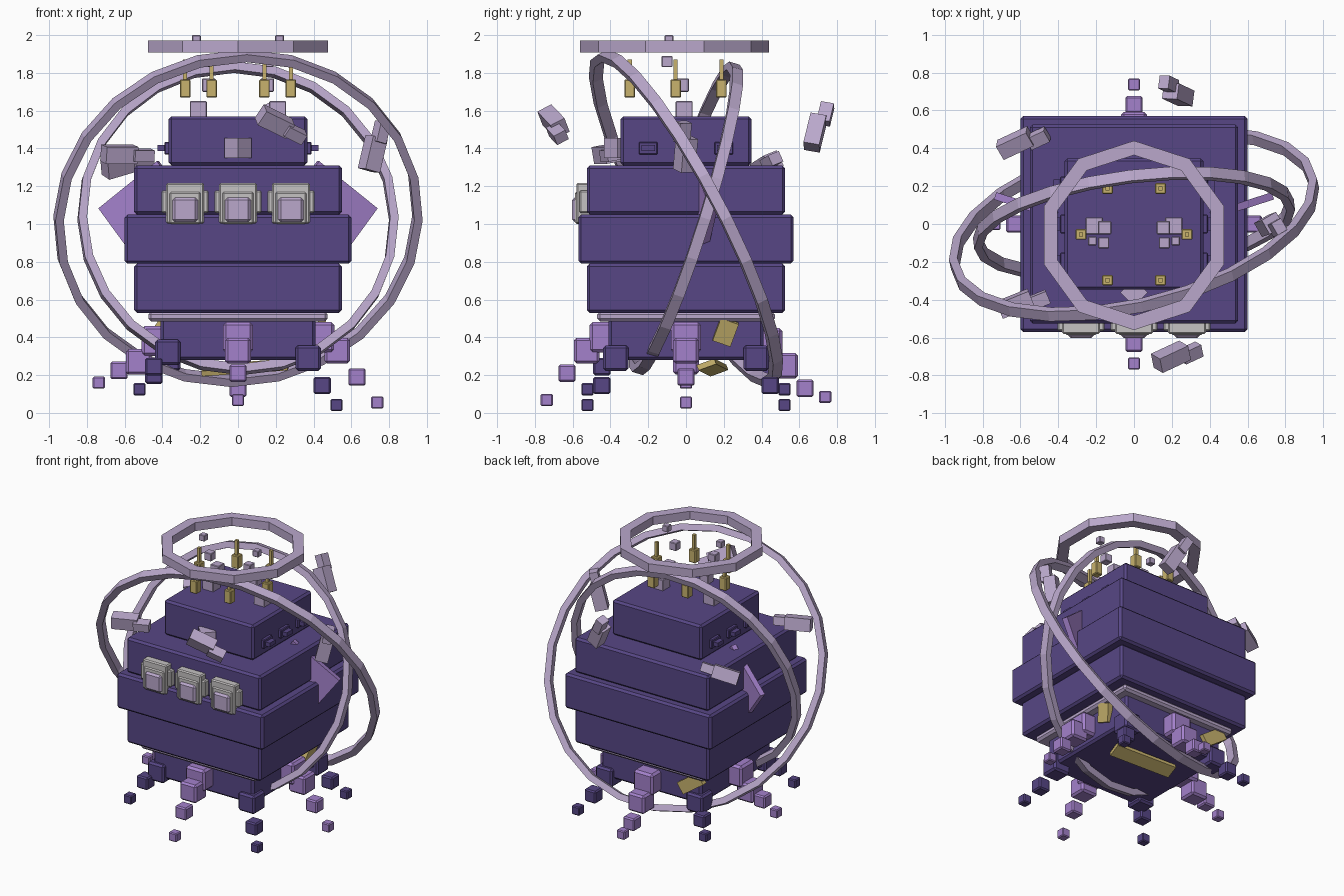
import bpy, bmesh, math
from mathutils import Vector, Matrix, Euler

cube = bpy.data.objects.get("Cube")
if cube:
    bpy.data.objects.remove(cube, do_unlink=True)


def material(name, rgb):
    m = bpy.data.materials.new(name)
    m.use_nodes = True
    m.diffuse_color = (*rgb, 1)
    m.node_tree.nodes["Principled BSDF"].inputs["Base Color"].default_value = (*rgb, 1)
    return m


DARK = material("deep_purple", (0.095, 0.062, 0.235))
VIOLET = material("violet", (0.37, 0.22, 0.60))
LAVENDER = material("lavender", (0.49, 0.39, 0.60))
GOLD = material("gold", (0.58, 0.45, 0.155))
GREY = material("pale_grey", (0.56, 0.54, 0.54))


def finish(name, bm, mat, bevel=0):
    bmesh.ops.recalc_face_normals(bm, faces=bm.faces)
    mesh = bpy.data.meshes.new(name)
    bm.to_mesh(mesh)
    bm.free()
    mesh.materials.append(mat)
    obj = bpy.data.objects.new(name, mesh)
    bpy.context.collection.objects.link(obj)
    if bevel:
        mod = obj.modifiers.new("bevel", 'BEVEL')
        mod.width = bevel
        mod.segments = 1
    return obj


def box(name, centre, size, mat, bevel=0, rot=(0, 0, 0)):
    """Box with its size baked in; rot is in degrees."""
    bm = bmesh.new()
    spin = Euler([math.radians(a) for a in rot]).to_matrix().to_4x4()
    bmesh.ops.create_cube(bm, size=1, matrix=Matrix.Translation(centre) @ spin
                          @ Matrix.Diagonal((*size, 1)))
    return finish(name, bm, mat, bevel)


def hoop(name, centre, u, v, count, width, depth):
    """Faceted band around the ellipse centre + u cos t + v sin t."""
    bm = bmesh.new()
    centre, u, v = Vector(centre), Vector(u), Vector(v)
    axis = u.cross(v).normalized() * depth / 2
    loops = []
    for i in range(count):
        t = math.tau * i / count
        p = u * math.cos(t) + v * math.sin(t)
        out = p.normalized() * width / 2
        loops.append([bm.verts.new(centre + p + a * out + b * axis)
                      for a, b in ((1, 1), (1, -1), (-1, -1), (-1, 1))])
    for i in range(count):
        a, b = loops[i], loops[(i + 1) % count]
        for k in range(4):
            n = (k + 1) % 4
            bm.faces.new((a[k], a[n], b[n], b[k]))
    return finish(name, bm, LAVENDER)


# Stacked body tiers: half x, half y, bottom, top
tiers = [("base_block", 0.41, 0.41, 0.28, 0.50, DARK),
         ("base_plate", 0.475, 0.47, 0.485, 0.535, LAVENDER),
         ("lower_tier", 0.55, 0.525, 0.53, 0.79, DARK),
         ("middle_tier", 0.60, 0.57, 0.79, 1.05, DARK),
         ("upper_tier", 0.55, 0.525, 1.05, 1.31, DARK),
         ("top_tier", 0.367, 0.347, 1.31, 1.57, DARK)]
for name, hx, hy, lo, hi, mat in tiers:
    box(name, (0, 0, (lo + hi) / 2), (2 * hx, 2 * hy, hi - lo), mat, 0.015)

# Halo and the two tilted orbit rings
hoop("halo", (0, -0.06, 1.94), (0, 0.462, 0), (-0.462, 0, 0), 10, 0.076, 0.062)
hoop("outer_orbit_ring", (0, 0, 1.03), (0.95, 0.21, 0), (-0.04, 0.43, -0.86), 24, 0.045, 0.06)
hoop("inner_orbit_ring", (0, 0, 1.03), (0.825, 0.1, 0), (-0.02, 0.25, 0.8), 24, 0.045, 0.06)

# Gold candles in a hexagon
for i in range(6):
    a = math.radians(60 * i)
    x, y = 0.28 * math.cos(a), -0.055 + 0.28 * math.sin(a)
    box("candle_body", (x, y, 1.717), (0.056, 0.056, 0.096), GOLD, 0.005)
    box("candle_wick", (x, y, 1.815), (0.022, 0.022, 0.11), GOLD)

for s in (-1, 1):
    # Rising cubes above the roof
    for x, y, z, size in ((0.21, -0.01, 1.605, 0.09), (0.155, -0.02, 1.735, 0.07),
                          (0.16, -0.10, 1.86, 0.058), (0.22, -0.09, 1.977, 0.046)):
        box("rising_cube", (s * x, y, z), (size,) * 3, LAVENDER, 0.004)
    # Side vents
    for y in (-0.2, 0, 0.2):
        box("vent", (s * 0.37, y, 1.402), (0.04, 0.1, 0.066), DARK, 0.005)
        box("vent_bar", (s * 0.40, y, 1.402), (0.05, 0.07, 0.03), DARK)
    # Tilted square crystal plates
    box("side_crystal", (s * 0.46, 0.06, 1.045), (0.41, 0.04, 0.41), VIOLET,
        rot=(0, s * 37.5, s * 18))

# Front windows
for x in (-0.28, 0, 0.28):
    box("window_frame", (x, -0.54, 1.11), (0.20, 0.08, 0.215), GREY, 0.008)
    box("window_side_trim", (x, -0.535, 1.118), (0.25, 0.06, 0.12), GREY, 0.008)
    box("window_inner_frame", (x, -0.555, 1.085), (0.165, 0.065, 0.17), GREY, 0.008)
    box("window_pane", (x, -0.565, 1.075), (0.135, 0.075, 0.13), LAVENDER, 0.014)

# Prism on the front of the top tier
bm = bmesh.new()
bmesh.ops.create_cone(bm, segments=4, radius1=0.072, radius2=0.072, depth=0.105,
                      cap_ends=True, matrix=Matrix.Translation((0, -0.362, 1.402)))
finish("front_prism", bm, LAVENDER)

# Eight legs of shrinking cubes: angle and the height of each cube
legs = [(0, 0.40, 0.33, 0.19, 0.055), (45, 0.38, 0.29, 0.145, 0.042),
        (90, 0.37, 0.25, 0.13, 0.085), (135, 0.38, 0.29, 0.20, 0.125),
        (180, 0.38, 0.27, 0.225, 0.16), (225, 0.38, 0.32, 0.245, 0.125),
        (270, 0.40, 0.33, 0.21, 0.068), (315, 0.38, 0.29, 0.145, 0.042)]
for angle, *heights in legs:
    a = math.radians(angle)
    mat = DARK if angle % 90 else VIOLET
    for r, size, z in zip((0.43, 0.525, 0.63, 0.737), (0.16, 0.135, 0.092, 0.064), heights):
        box("leg_cube", (r * math.cos(a), r * math.sin(a), z), (size,) * 3, mat, size * 0.1)

# Floating debris: each a long block with a smaller one at its end
debris = [((0.72, 0.0, 1.40), (10, -76, 20)), ((0.22, 0.69, 1.51), (20, -60, 155)),
          ((-0.60, 0.44, 1.32), (20, -15, 25)), ((-0.60, -0.41, 1.37), (10, 0, 22)),
          ((0.22, -0.69, 1.53), (30, 24, 25))]
for centre, rot in debris:
    turn = Euler([math.radians(a) for a in rot]).to_matrix()
    box("debris_block", Vector(centre) - turn @ Vector((0.03, 0, 0)),
        (0.18, 0.085, 0.09), LAVENDER, rot=rot)
    box("debris_chip", Vector(centre) + turn @ Vector((0.09, -0.03, 0)),
        (0.11, 0.07, 0.06), LAVENDER, rot=rot)

# Gold shards around and under the base
box("under_shard", (0.04, 0.14, 0.24), (0.46, 0.10, 0.03), GOLD, rot=(20, -4, -8))
box("side_shard", (0.43, 0.21, 0.43), (0.04, 0.10, 0.13), GOLD, rot=(-20, 15, 0))
box("back_shard", (-0.34, 0.42, 0.43), (0.2, 0.04, 0.09), GOLD, rot=(0, 35, 0))
